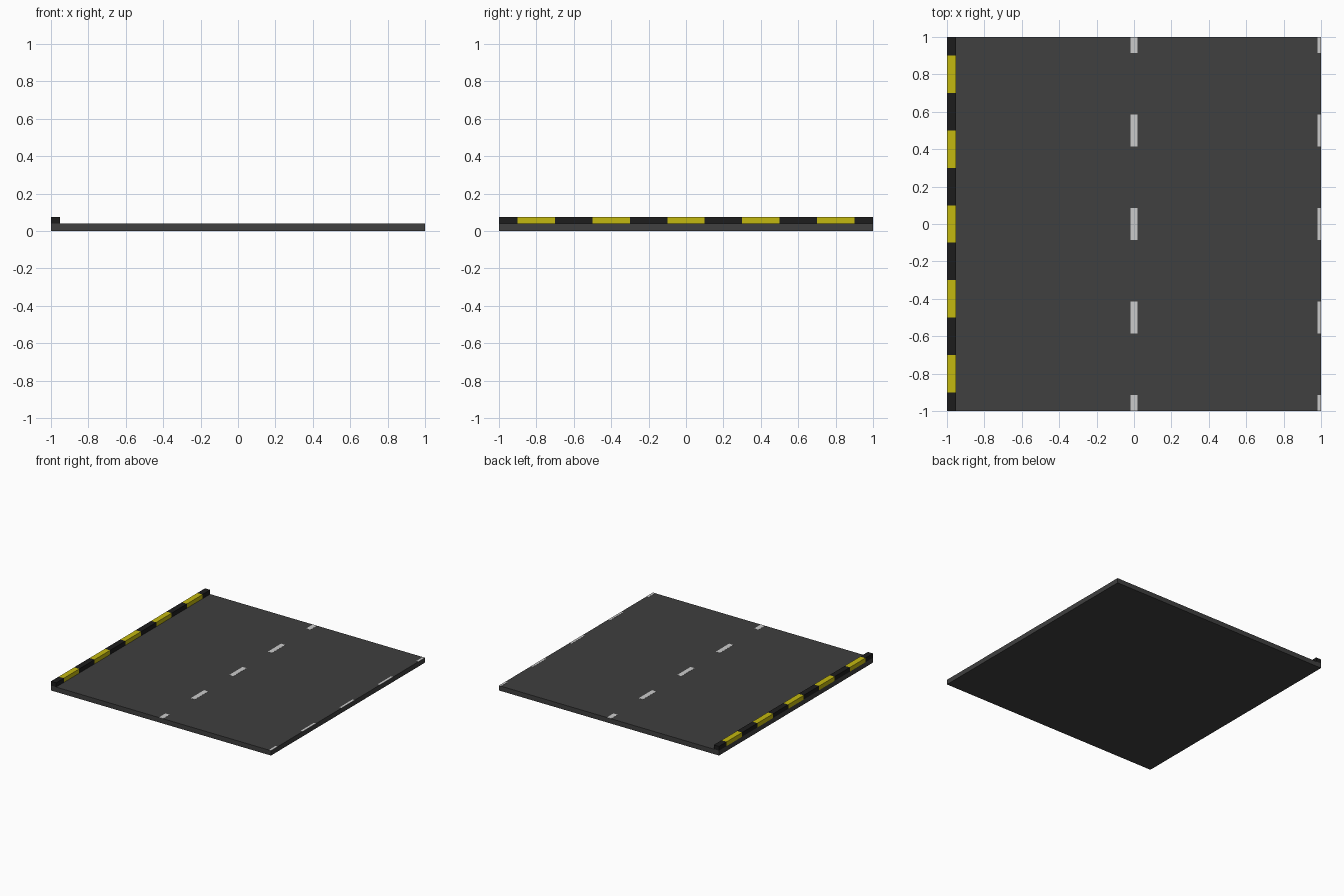
import bpy, bmesh

if "Cube" in bpy.data.objects:
    bpy.data.objects.remove(bpy.data.objects["Cube"])

SLAB_TOP = 0.04
CURB_TOP = 0.075
CURB_X = (-1.0, -0.953)


def material(name, rgb):
    m = bpy.data.materials.new(name)
    m.diffuse_color = (*rgb, 1)
    m.use_nodes = True
    m.node_tree.nodes["Principled BSDF"].inputs["Base Color"].default_value = m.diffuse_color
    return m


asphalt = material("asphalt", (0.05, 0.05, 0.05))
black = material("black_paint", (0.012, 0.012, 0.012))
yellow = material("yellow_paint", (0.55, 0.48, 0.005))
white = material("white_paint", (0.75, 0.75, 0.75))


def boxes(name, mat, extents):
    """One object made of boxes, each given as x, y and z ranges."""
    bm = bmesh.new()
    for ranges in extents:
        verts = bmesh.ops.create_cube(bm, size=1)["verts"]
        for v in verts:
            for i, (lo, hi) in enumerate(ranges):
                v.co[i] = lo if v.co[i] < 0 else hi
    mesh = bpy.data.meshes.new(name)
    bm.to_mesh(mesh)
    bm.free()
    mesh.materials.append(mat)
    obj = bpy.data.objects.new(name, mesh)
    bpy.context.collection.objects.link(obj)
    return obj


def spans(centres, length):
    """Lengths along y, trimmed at the slab ends."""
    return [(max(c - length / 2, -1), min(c + length / 2, 1)) for c in centres]


# Road slab
boxes("road_slab", asphalt, [((-1, 1), (-1, 1), (0, SLAB_TOP))])

# Striped curb along the left edge
curb_z = (SLAB_TOP, CURB_TOP)
yellow_y = spans([-0.8 + 0.4 * i for i in range(5)], 0.2)
black_y = spans([-1.0 + 0.4 * i for i in range(6)], 0.2)
boxes("curb_yellow_blocks", yellow, [(CURB_X, y, curb_z) for y in yellow_y])
boxes("curb_black_blocks", black, [(CURB_X, y, curb_z) for y in black_y])

# Lane dashes: full width in the middle, half width on the right edge
dash_y = spans([-1 + 0.5 * i for i in range(5)], 0.172)
dash_z = (SLAB_TOP, SLAB_TOP + 0.001)
boxes("centre_dashes", white, [((-0.019, 0.019), y, dash_z) for y in dash_y])
boxes("edge_dashes", white, [((0.981, 1), y, dash_z) for y in dash_y])
